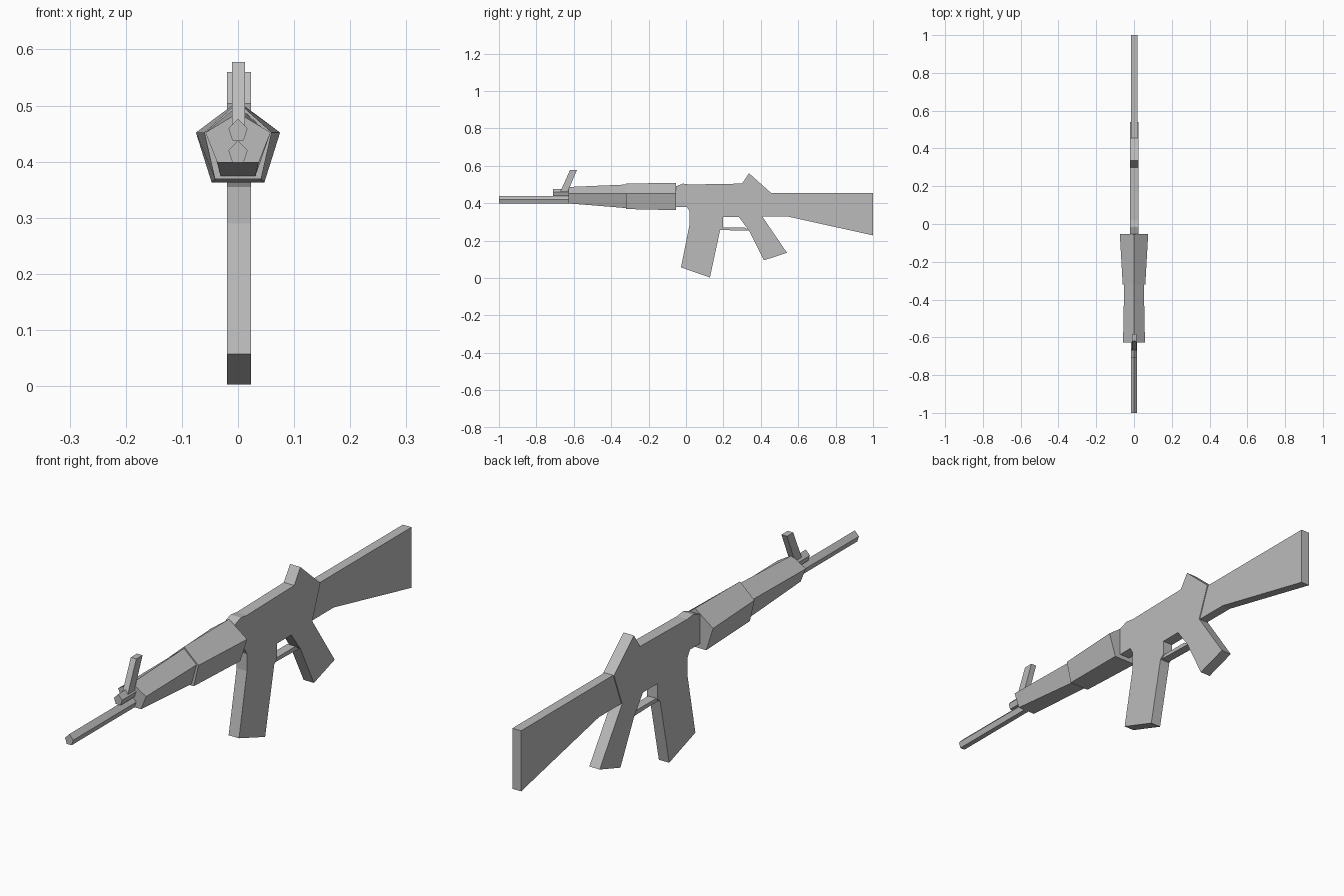
import bpy, bmesh

cube = bpy.data.objects.get("Cube")
if cube:
    bpy.data.objects.remove(cube, do_unlink=True)

grey = bpy.data.materials.new("plain_grey")
grey.use_nodes = True
colour = (0.5, 0.5, 0.5, 1)
grey.diffuse_color = colour
grey.node_tree.nodes["Principled BSDF"].inputs["Base Color"].default_value = colour


def loft(name, start, end):
    """Join two matching rings of points into a closed flat-faced solid."""
    bm = bmesh.new()
    a = [bm.verts.new(p) for p in start]
    b = [bm.verts.new(p) for p in end]
    bm.faces.new(a)
    bm.faces.new(b[::-1])
    for i in range(len(a)):
        j = (i + 1) % len(a)
        bm.faces.new((a[j], a[i], b[i], b[j]))
    bmesh.ops.recalc_face_normals(bm, faces=bm.faces)
    mesh = bpy.data.meshes.new(name)
    bm.to_mesh(mesh)
    bm.free()
    mesh.materials.append(grey)
    obj = bpy.data.objects.new(name, mesh)
    bpy.context.collection.objects.link(obj)
    return obj


def slab(name, profile, half, centre=0.0015):
    """Extrude a side profile of (y, z) points across the width."""
    return loft(name, [(centre - half, y, z) for y, z in profile],
                [(centre + half, y, z) for y, z in profile])


def pentagon(y, top, mid, bottom, wide, narrow):
    """Ring with a ridge on top, widest at mid height, flat below."""
    return [(0, y, top), (wide, y, mid), (narrow, y, bottom),
            (-narrow, y, bottom), (-wide, y, mid)]


# Receiver, magazine and grip share one side outline
slab("receiver_magazine_and_grip", [
    (-0.055, 0.49), (-0.016, 0.505), (0.02, 0.5), (0.3, 0.505),
    (0.337, 0.56), (0.455, 0.455), (0.407, 0.33), (0.54, 0.135),
    (0.417, 0.095), (0.337, 0.253), (0.283, 0.326), (0.198, 0.326),
    (0.198, 0.268), (0.182, 0.255), (0.128, 0.003), (-0.027, 0.057),
    (0.02, 0.29), (0.02, 0.355), (0.005, 0.38), (-0.055, 0.38)], 0.0215)

# Trigger guard bar
slab("trigger_guard", [(0.18, 0.27), (0.315, 0.27), (0.337, 0.253), (0.18, 0.257)], 0.017)

# Shoulder stock
slab("stock", [(0.44, 0.455), (1, 0.455), (1, 0.228), (0.54, 0.33), (0.4, 0.33)], 0.018)

# Two tapering handguard sections
loft("rear_handguard", pentagon(-0.053, 0.508, 0.452, 0.363, 0.075, 0.047),
     pentagon(-0.32, 0.506, 0.452, 0.369, 0.06, 0.041))
loft("front_handguard", pentagon(-0.318, 0.5, 0.452, 0.374, 0.052, 0.031),
     pentagon(-0.627, 0.487, 0.452, 0.399, 0.058, 0.037))

# Barrel and the short gas tube above it
for name, front, back, low in (("barrel", -1, -0.6, 0.399), ("gas_tube", -0.71, -0.6, 0.438)):
    loft(name, *[pentagon(y, low + 0.039, low + 0.021, low, 0.017, 0.01)
                 for y in (front, back)])

# Raked front sight post
slab("front_sight", [(-0.62, 0.578), (-0.583, 0.578), (-0.635, 0.455), (-0.675, 0.455)],
     0.0115, 0.001)
